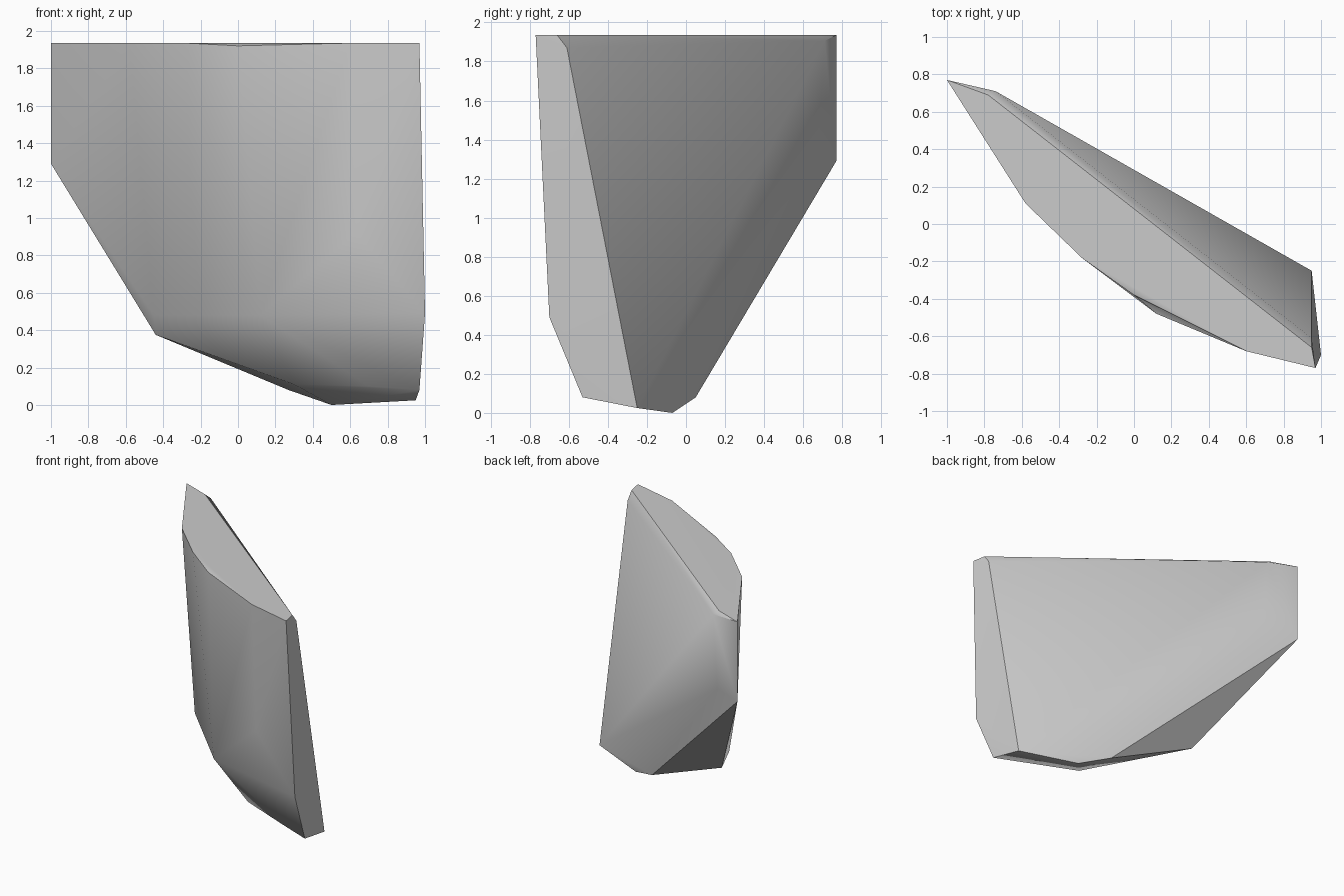
import bpy
import bmesh
from math import radians

cube = bpy.data.objects.get("Cube")
if cube:
    bpy.data.objects.remove(cube, do_unlink=True)

# Stone colour
stone = bpy.data.materials.new("stone_grey")
stone.use_nodes = True
grey = (0.6, 0.6, 0.6, 1)
stone.diffuse_color = grey
stone.node_tree.nodes["Principled BSDF"].inputs["Base Color"].default_value = grey

TOP = 1.935
# Flat top outline
rim = [(-1, 0.77), (-0.58, 0.11), (-0.28, -0.18), (0.6, -0.68),
       (0.97, -0.77), (0.95, -0.66), (-0.78, 0.69)]
corners = [(x, y, TOP) for x, y in rim]
# Chipped rim
corners += [(0, -0.38, 1.92), (0.95, -0.61, 1.87), (-0.74, 0.71, 1.905)]
# Left edge and rear bevel
corners += [(-1, 0.77, 1.29), (-0.75, 0.67, 1.29)]
# Bulging front face
corners += [(-0.45, 0.09, 0.48), (0.12, -0.48, 0.48), (0.63, -0.67, 0.92), (1, -0.7, 0.49)]
# Broken underside
corners += [(-0.44, 0.17, 0.375), (0.3, -0.3, 0.11), (0.7, -0.45, 0.1), (0.97, -0.53, 0.08),
            (0.95, -0.25, 0.025), (0.5, -0.07, 0), (0.27, 0.05, 0.08)]

# Wrap the corners in one solid shard
bm = bmesh.new()
for c in corners:
    bm.verts.new(c)
hull = bmesh.ops.convex_hull(bm, input=bm.verts)
bmesh.ops.delete(bm, geom=[v for v in bm.verts if not v.link_faces], context='VERTS')
bmesh.ops.dissolve_limit(bm, angle_limit=radians(1), verts=bm.verts, edges=bm.edges)
bmesh.ops.recalc_face_normals(bm, faces=bm.faces)
mesh = bpy.data.meshes.new("rock_shard")
bm.to_mesh(mesh)
bm.free()
mesh.materials.append(stone)
shard = bpy.data.objects.new("rock_shard", mesh)
bpy.context.collection.objects.link(shard)

# Soft facets with crisp broken edges
bpy.ops.object.select_all(action='DESELECT')
shard.select_set(True)
bpy.context.view_layer.objects.active = shard
bpy.ops.object.shade_smooth_by_angle(angle=radians(35))
